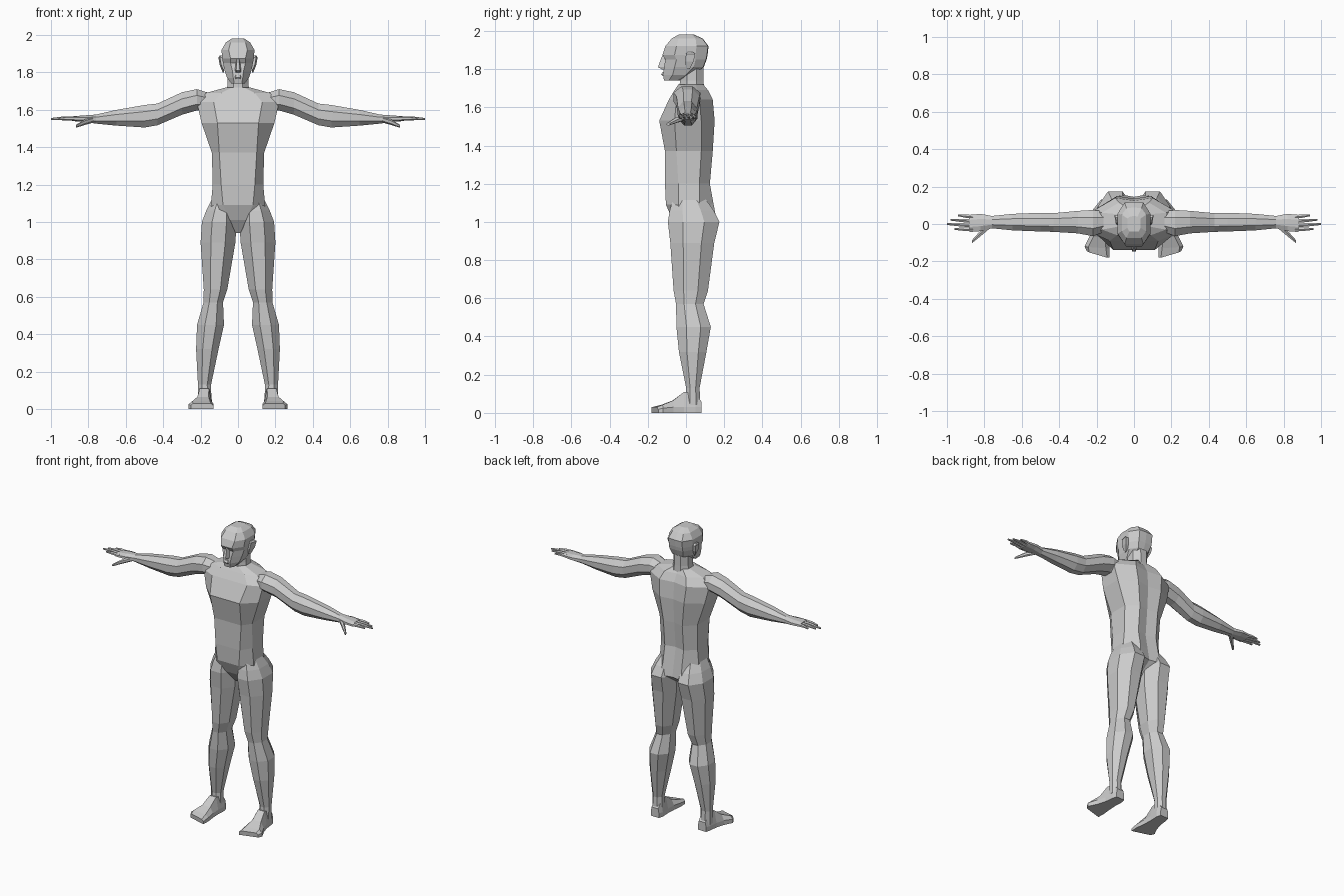
import bpy
import bmesh
from math import cos, sin, pi
from mathutils import Vector

cube = bpy.data.objects.get("Cube")
if cube:
    bpy.data.objects.remove(cube, do_unlink=True)

CM = 0.01  # all measures below are in hundredths of a unit

grey = bpy.data.materials.new("plain_grey")
grey.use_nodes = True
colour = (0.6, 0.6, 0.6, 1)
grey.diffuse_color = colour
grey.node_tree.nodes["Principled BSDF"].inputs["Base Color"].default_value = colour


def loft(name, rings, mirrored=False):
    """Skin a list of equal point rings, cap both ends, optionally mirror in x."""
    bm = bmesh.new()
    loops = [[bm.verts.new(Vector(p) * CM) for p in ring] for ring in rings]
    count = len(loops[0])
    for low, high in zip(loops, loops[1:]):
        for i in range(count):
            j = (i + 1) % count
            bm.faces.new((low[i], low[j], high[j], high[i]))
    bm.faces.new(loops[0])
    bm.faces.new(loops[-1])
    bmesh.ops.recalc_face_normals(bm, faces=bm.faces)
    mesh = bpy.data.meshes.new(name)
    bm.to_mesh(mesh)
    bm.free()
    mesh.materials.append(grey)
    obj = bpy.data.objects.new(name, mesh)
    bpy.context.collection.objects.link(obj)
    if mirrored:
        mod = obj.modifiers.new("mirror", 'MIRROR')
        mod.use_mirror_merge = False
    return obj


def oval(sides=8):
    """Unit polygon with flats facing along the axes."""
    grow = 1 / cos(pi / sides)
    turns = [(k + 0.5) * 2 * pi / sides for k in range(sides)]
    return [(cos(t) * grow, sin(t) * grow) for t in turns]


def upright(cx, cy, z, rx, ry):
    return [(cx + rx * u, cy + ry * v, z) for u, v in oval()]


def sideways(x, cy, cz, ry, rz, sides=8):
    return [(x, cy + ry * u, cz + rz * v) for u, v in oval(sides)]


def symmetric(z, front, front_w, width, side_f, side_b, back_w, back, crease):
    """Body slice: front plane, side plane, back plane and a spine point."""
    half = [(front_w, front), (width, side_f), (width, side_b), (back_w, back)]
    right = [(-x, y) for x, y in reversed(half)]
    outline = [(0, front)] + half + [(0, back - crease)] + right
    return [(x, y, z) for x, y in outline]


# Torso, from crotch to neck base
torso = [
    (94, -2, 1, 3, 0, 3, 2, 7),
    (101, -7, 4, 15, -3, 8, 8, 16),
    (109, -10.5, 8, 14.5, -4, 7, 7, 14.5),
    (120, -11, 9, 13.5, -4, 7, 7, 12.5),
    (137, -11, 10, 14, -5, 8, 7, 14),
    (153, -14, 11, 19.5, -6, 8, 9, 15),
    (164, -9, 13, 22, -5, 7, 10, 14),
    (169, -6, 9, 17, -3, 6, 8, 11.5),
    (172, -4, 3, 6, -1, 5, 4, 9),
]
loft("torso", [symmetric(*row, crease=1.5) for row in torso])

# Neck
loft("neck", [upright(0, 3, 168, 6.5, 6.5), upright(0, 3, 174, 5.5, 6.2),
              upright(0, 3, 183, 5.5, 6)])

# Head, from chin to crown
head = [
    (174, -11.5, 2, 3.5, -9, -5, 2, -4),
    (177, -12, 2.5, 5.8, -7, 0, 3, 4),
    (181, -11.5, 3, 7.2, -6, 4, 4, 9),
    (185, -10.8, 4, 8, -5, 5, 5, 10.5),
    (187.5, -12.3, 4, 8.5, -6, 5, 5, 11),
    (192, -10.8, 5, 8.8, -5, 5.5, 5, 11.5),
    (196, -7.5, 4, 6.5, -4, 5, 4, 8.5),
    (198, -4, 2.5, 3.5, -2, 3, 2, 4),
]
loft("head", [symmetric(*row, crease=-0.3) for row in head])


def wedge(y_back, y_front, z, w):
    return [(-w, y_back, z), (-w / 2, y_front, z), (w / 2, y_front, z), (w, y_back, z)]


# Nose and lips
loft("nose", [wedge(-10, -12.5, 187, 1), wedge(-10, -14.7, 181, 2),
              wedge(-10, -12.5, 179.8, 1.8)])
loft("lips", [wedge(-10, -12.2, 176.3, 2), wedge(-10, -13, 177.3, 2.6),
              wedge(-10, -12.2, 178.6, 2)])

# Ears, flaring outward at the top
ears = [(180, 0, 2, 7.5, 8.2), (184, -0.5, 4, 7.5, 9.8), (188, 0, 4.8, 8, 10.5),
        (189, 1, 3.5, 8, 9.8)]
loft("ears", [[(inner, f, z), (outer - 0.8, f, z), (outer, b, z), (inner, b, z)]
              for z, f, b, inner, outer in ears], True)

# Arms, from inside the shoulder to the knuckles
arms = [
    (14, 1.5, 164, 5, 4.5),
    (22, 0.5, 165.3, 7, 5.7),
    (30, 1, 163.3, 6, 6),
    (43, 0.8, 157.5, 5, 5.8),
    (50, 1, 156.5, 5, 6),
    (65, 1, 155.7, 4.4, 4.2),
    (76, 1, 155, 3.3, 2.4),
    (82, 0.8, 155.2, 4.6, 1.8),
    (88, 0.3, 155.2, 4.6, 1.3),
]
loft("arms", [sideways(*row) for row in arms], True)

# Fingers, front to back: root y, tip x, tip y
fingers = [("index", -3, 96, -2.6), ("middle", -0.8, 100, 0),
           ("ring", 1.5, 98, 2.3), ("little", 3.8, 94, 4.6)]
for label, root, tip_x, tip_y in fingers:
    middle = (root + tip_y) / 2
    loft(label + "_fingers", [
        sideways(86, root, 155.2, 1, 1.1, 6),
        sideways((86 + tip_x) / 2, middle, 155.4, 0.9, 0.9, 6),
        sideways(tip_x, tip_y, 155, 0.5, 0.5, 6)], True)

# Thumbs, reaching forward and down
loft("thumbs", [sideways(77, -0.5, 154.8, 1.8, 1.4, 6),
                sideways(82, -5, 153.3, 1.5, 1.3, 6),
                sideways(86.5, -9.3, 151.2, 0.8, 0.7, 6)], True)

# Legs, from inside the hip to the ankle
legs = [
    (8, 1.5, 113, 5.5, 8),
    (9.3, 3, 106, 7.7, 11.5),
    (10, 4, 100, 9.3, 13.5),
    (10.7, 3.3, 89, 9.3, 11.5),
    (12, 2.5, 64, 6.3, 9),
    (13.2, 2, 57, 5.2, 7.2),
    (14.7, 4, 45, 7.2, 9),
    (16.4, 3.5, 32, 6, 7.2),
    (17.9, 3.6, 13, 3.5, 3.5),
    (17.8, 3.6, 4, 3.6, 4),
]
loft("legs", [upright(*row) for row in legs], True)


def foot_slice(y, cx, half, height, skew, top):
    """Flat sole, low side wall and a narrower top; skew sets the outside back."""
    side = min(height * 0.6, 3)
    return [(cx - half, y, 0), (cx + half, y + skew, 0), (cx + half, y + skew, side),
            (cx + half * top, y + skew * top, height),
            (cx - half * top, y, height), (cx - half, y, side)]


# Feet, from heel to splayed toes
feet = [
    (8, 17.5, 3, 6, 0, 0.8),
    (5, 17.5, 3.8, 10, 0, 0.7),
    (-1, 18, 4, 11, 0, 0.6),
    (-7, 18.7, 5, 6.5, 0.5, 0.6),
    (-13, 19.7, 6.7, 4.2, 1, 0.7),
    (-18, 19.2, 6, 3, 3.5, 0.8),
]
loft("feet", [foot_slice(*row) for row in feet], True)
